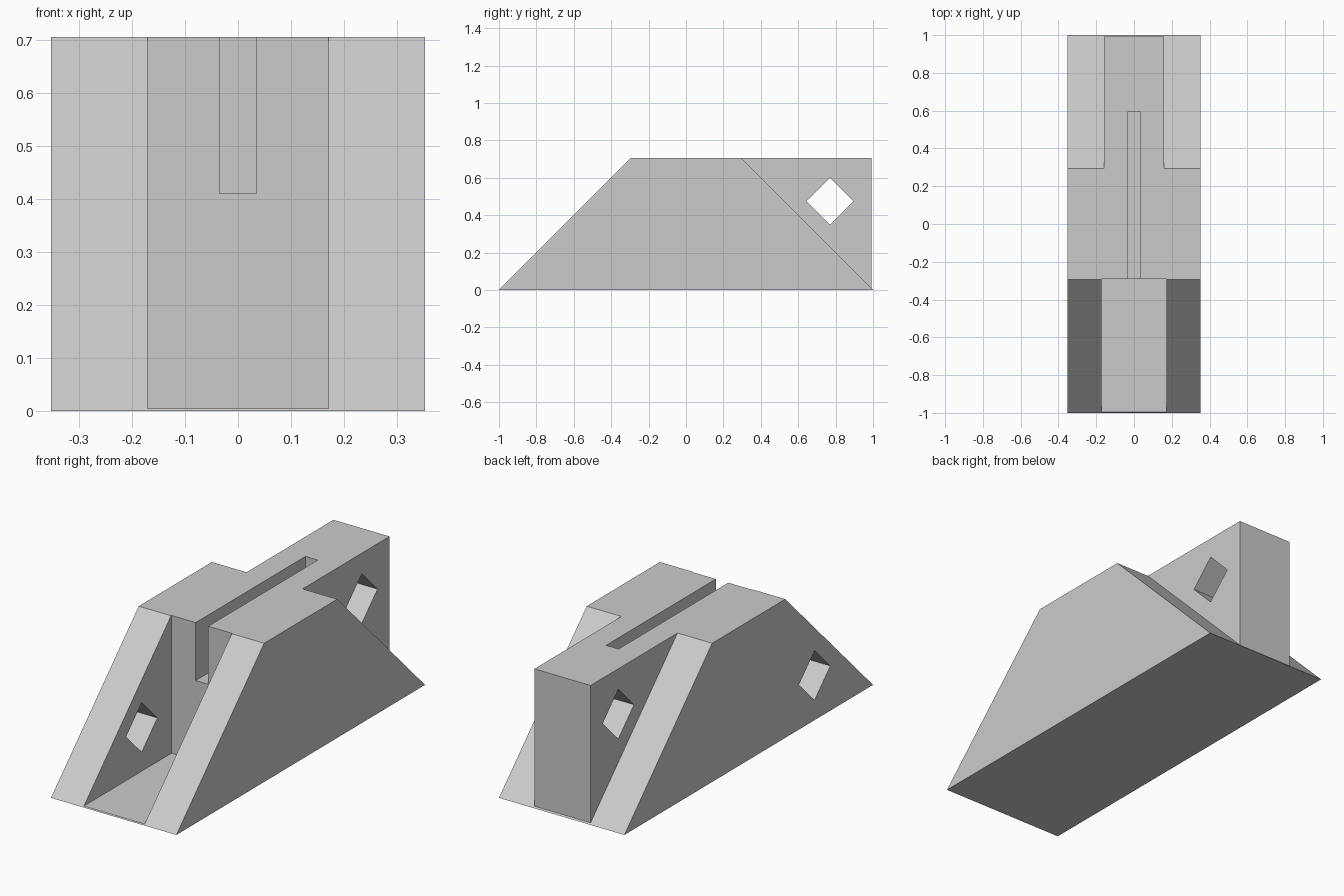
import bpy, bmesh

if "Cube" in bpy.data.objects:
    bpy.data.objects.remove(bpy.data.objects["Cube"])

W, H = 0.353, 0.706      # half width, height
TOP = 1 - H              # half length of the flat top (45 degree ends)


def prism(name, profile, x0, x1):
    """Extrude a (y, z) profile along x."""
    bm = bmesh.new()
    face = bm.faces.new([bm.verts.new((x0, y, z)) for y, z in profile])
    ext = bmesh.ops.extrude_face_region(bm, geom=[face])
    verts = [v for v in ext["geom"] if isinstance(v, bmesh.types.BMVert)]
    bmesh.ops.translate(bm, verts=verts, vec=(x1 - x0, 0, 0))
    bmesh.ops.recalc_face_normals(bm, faces=bm.faces[:])
    mesh = bpy.data.meshes.new(name)
    bm.to_mesh(mesh)
    bm.free()
    obj = bpy.data.objects.new(name, mesh)
    bpy.context.collection.objects.link(obj)
    return obj


def rect(y0, y1, z0, z1):
    return [(y0, z0), (y1, z0), (y1, z1), (y0, z1)]


def diamond(y, z, r=0.126):
    return [(y - r, z), (y, z - r), (y + r, z), (y, z + r)]


def cut(body, name, profile, x0, x1):
    cutter = prism(name, profile, x0, x1)
    cutter.hide_render = True
    mod = body.modifiers.new(name, 'BOOLEAN')
    mod.operation = 'DIFFERENCE'
    mod.solver = 'EXACT'
    mod.object = cutter
    bpy.context.view_layer.objects.active = body
    bpy.ops.object.modifier_apply(modifier=name)
    bpy.data.objects.remove(cutter)


# Wedge body with the square-ended tongue in one outline
back = 0.993
body = prism("hinge_link", [(-1, 0), (1, 0), (back, 1 - back), (back, H),
                            (-TOP, H)], -W, W)

# Sloped shoulders either side of the tongue
for side, x0, x1 in (("left", -0.5, -0.158), ("right", 0.158, 0.5)):
    cut(body, side + "_shoulder_cutter",
        [(TOP - 0.1, H + 0.1), (1.1, -0.1), (1.1, H + 0.1)], x0, x1)

# Front pocket that leaves two cheeks and a thin floor
cut(body, "pocket_cutter", rect(-1.2, -0.29, 0.005, 1), -0.171, 0.171)

# Narrow slot in the top
cut(body, "slot_cutter", rect(-0.4, 0.592, 0.411, 1), -0.035, 0.035)

# Diamond pin holes: through the tongue, and through the left cheek
# ending blind in the right cheek
cut(body, "tongue_hole_cutter", diamond(0.77, 0.475), -0.5, 0.5)
cut(body, "cheek_hole_cutter", diamond(-0.53, 0.228), -0.5, 0.26)
